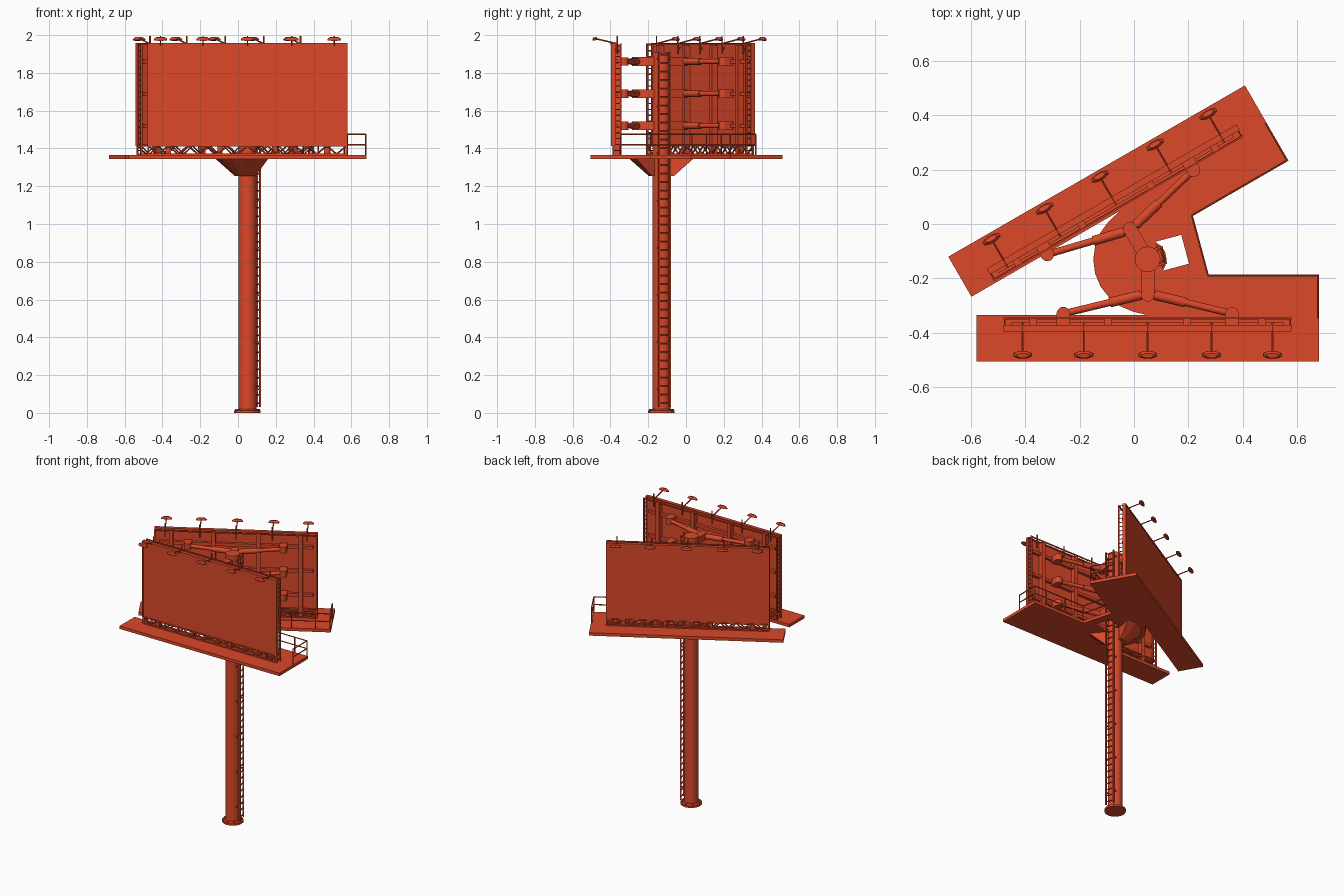
import bpy, bmesh, math
from mathutils import Matrix, Vector

if "Cube" in bpy.data.objects:
    bpy.data.objects.remove(bpy.data.objects["Cube"])

# Everything is laid out around the pole; the two wings mirror across a 15 degree axis
POLE = Matrix.Translation((0.05, -0.13, 0))
c, s = math.cos(math.radians(30)), math.sin(math.radians(30))
REFLECT = Matrix(((c, s, 0, 0), (s, -c, 0, 0), (0, 0, 1, 0), (0, 0, 0, 1)))
AXIS = Matrix.Rotation(math.radians(15), 4, 'Z')

paint = bpy.data.materials.new("red_paint")
paint.diffuse_color = (0.71, 0.065, 0.022, 1)
paint.use_nodes = True
paint.node_tree.nodes["Principled BSDF"].inputs["Base Color"].default_value = paint.diffuse_color


def box(bm, x0, x1, y0, y1, z0, z1):
    m = Matrix.Translation(((x0 + x1) / 2, (y0 + y1) / 2, (z0 + z1) / 2))
    bmesh.ops.create_cube(bm, size=1, matrix=m @ Matrix.Diagonal((x1 - x0, y1 - y0, z1 - z0, 1)))


def tube(bm, p, q, r, n=8, r2=None):
    p, q = Vector(p), Vector(q)
    d = q - p
    m = Matrix.Translation((p + q) / 2) @ d.to_track_quat('Z', 'Y').to_matrix().to_4x4()
    bmesh.ops.create_cone(bm, cap_ends=True, segments=n, radius1=r,
                          radius2=r if r2 is None else r2, depth=d.length, matrix=m)


def emit(bm, name, matrix, smooth):
    b = bm.copy()
    b.transform(POLE @ matrix)
    bmesh.ops.recalc_face_normals(b, faces=b.faces)
    me = bpy.data.meshes.new(name)
    b.to_mesh(me)
    b.free()
    me.materials.append(paint)
    ob = bpy.data.objects.new(name, me)
    bpy.context.collection.objects.link(ob)
    if smooth:
        bpy.ops.object.select_all(action='DESELECT')
        ob.select_set(True)
        bpy.context.view_layer.objects.active = ob
        bpy.ops.object.shade_smooth_by_angle(angle=math.radians(35))


def single(bm, name, matrix=Matrix(), smooth=False):
    emit(bm, name, matrix, smooth)
    bm.free()


def wings(bm, name, smooth=False):
    emit(bm, "front_" + name, Matrix(), smooth)
    emit(bm, "rear_" + name, REFLECT, smooth)
    bm.free()


# Pole with base flange and bolts
bm = bmesh.new()
tube(bm, (0, 0, 0), (0, 0, 1.91), 0.047, 32)
single(bm, "pole", smooth=True)
bm = bmesh.new()
tube(bm, (0, 0, 0), (0, 0, 0.012), 0.07, 16)
tube(bm, (0, 0, 0.012), (0, 0, 0.02), 0.062, 16, 0.055)
for i in range(8):
    a = i * math.pi / 4
    tube(bm, (0.061 * math.cos(a), 0.061 * math.sin(a), 0.01),
         (0.061 * math.cos(a), 0.061 * math.sin(a), 0.02), 0.005, 6)
single(bm, "base_flange")

# Platform deck with a ladder hatch
half = [(0.22, -0.055), (0.63, -0.055), (0.63, -0.375), (-0.63, -0.375), (-0.63, -0.205),
        (0.0, -0.205), (-0.052, -0.193), (-0.10, -0.173), (-0.141, -0.141), (-0.173, -0.10)]
front = [Vector((x, y, 1.345)) for x, y in half]
outline = front + [AXIS @ Vector((-0.2, 0, 1.345))] + [REFLECT @ v for v in reversed(front)]
hatch = [AXIS @ Vector((x, y, 1.345)) for x, y in
         [(0.045, -0.055), (0.143, -0.055), (0.143, 0.055), (0.045, 0.055)]]
bm = bmesh.new()
edges = []
for loop in (outline, hatch):
    vs = [bm.verts.new(v) for v in loop]
    edges += [bm.edges.new((vs[i - 1], vs[i])) for i in range(len(vs))]
bmesh.ops.triangle_fill(bm, edges=edges, use_beauty=True, normal=(0, 0, 1))
ext = bmesh.ops.extrude_face_region(bm, geom=bm.faces[:], use_keep_orig=True)
bmesh.ops.translate(bm, vec=(0, 0, 0.021),
                    verts=[g for g in ext["geom"] if isinstance(g, bmesh.types.BMVert)])
single(bm, "platform_deck")

# Flared support under the deck, open on the ladder side
bm = bmesh.new()
prof = [(0.045, 1.255), (0.068, 1.255), (0.172, 1.346), (0.045, 1.346)]
rings = []
for i in range(11):
    a = math.radians(65 + i * 23)
    rings.append([bm.verts.new((r * math.cos(a), r * math.sin(a), z)) for r, z in prof])
for a, b in zip(rings, rings[1:]):
    for i in range(4):
        bm.faces.new((a[i - 1], a[i], b[i], b[i - 1]))
bm.faces.new(rings[0])
bm.faces.new(rings[-1])
single(bm, "deck_support", AXIS)

# Ladder up the pole
bm = bmesh.new()
for y in (-0.03, 0.03):
    box(bm, 0.056, 0.066, y - 0.004, y + 0.004, 0.03, 1.91)
    for k in range(8):
        z = 0.12 + k * 0.25
        if z < 1.9:
            box(bm, 0.03, 0.06, y - 0.004, y + 0.004, z, z + 0.008)
for k in range(42):
    z = 0.05 + k * 0.045
    tube(bm, (0.061, -0.03, z), (0.061, 0.03, z), 0.004, 6)
single(bm, "ladder", AXIS)

# Advertising sheet with trim border
bm = bmesh.new()
box(bm, -0.53, 0.53, -0.262, -0.250, 1.415, 1.955)
for x in (-0.53, 0.522):
    box(bm, x, x + 0.008, -0.266, -0.242, 1.415, 1.958)
for z in (1.412, 1.95):
    box(bm, -0.53, 0.53, -0.266, -0.242, z, z + 0.008)
wings(bm, "panel_sheet")

# Uprights and horizontal rails behind the sheet
bm = bmesh.new()
for x in (-0.42, -0.145, 0.145, 0.42):
    box(bm, x - 0.014, x + 0.014, -0.25, -0.218, 1.366, 1.945)
for z in (1.52, 1.69, 1.86):
    box(bm, -0.5, 0.5, -0.25, -0.23, z - 0.01, z + 0.01)
wings(bm, "panel_framing")

# Lattice end columns
bm = bmesh.new()
for x in (-0.525, 0.525):
    for y in (-0.255, -0.216):
        box(bm, x - 0.005, x + 0.005, y - 0.004, y + 0.004, 1.366, 1.955)
    for k in range(19):
        z = 1.39 + k * 0.031
        tube(bm, (x, -0.255, z), (x, -0.216, z), 0.003, 6)
wings(bm, "end_columns")

# Zigzag truss below the sheet, front and back faces
bm = bmesh.new()
for y in (-0.255, -0.218):
    for z in (1.37, 1.414):
        box(bm, -0.53, 0.53, y - 0.004, y + 0.004, z - 0.004, z + 0.004)
    for i in range(20):
        x = -0.525 + i * 0.0525
        za, zb = (1.37, 1.414) if i % 2 else (1.414, 1.37)
        tube(bm, (x, y, za), (x + 0.0525, y, zb), 0.0045, 6)
box(bm, -0.53, 0.53, -0.22, -0.214, 1.947, 1.955)
wings(bm, "bottom_truss")

# Bracing at three levels: hub bracket, two splayed arms, rounded shoes
bm = bmesh.new()
for z in (1.52, 1.69, 1.86):
    box(bm, -0.025, 0.025, -0.13, -0.02, z - 0.023, z + 0.023)
    tube(bm, (0, -0.13, z - 0.023), (0, -0.13, z + 0.023), 0.025, 20)
    for sx in (-1, 1):
        hub, shoe = Vector((0, -0.125, z)), Vector((sx * 0.31, -0.2, z))
        tube(bm, hub, shoe, 0.013, 12)
        tube(bm, hub.lerp(shoe, 0.08), hub.lerp(shoe, 0.45), 0.018, 12)
        tube(bm, shoe - Vector((0, 0, 0.022)), shoe + Vector((0, 0, 0.022)), 0.025, 20)
        box(bm, sx * 0.31 - 0.025, sx * 0.31 + 0.025, -0.245, -0.2, z - 0.022, z + 0.022)
wings(bm, "bracing_arms", True)

# Five flood lamps on rods along the top edge
bm = bmesh.new()
for x in (-0.46, -0.235, 0, 0.235, 0.46):
    tube(bm, (x, -0.235, 1.9), (x, -0.235, 1.995), 0.004, 6)
    tube(bm, (x, -0.235, 1.955), (x, -0.352, 1.982), 0.004, 6)
    tube(bm, (x, -0.235, 1.915), (x, -0.275, 1.964), 0.003, 6)
    m = Matrix.Translation((x, -0.352, 1.980)) @ Matrix.Rotation(0.2, 4, 'X')
    for r1, r2, z, h in ((0.038, 0.038, -0.004, 0.007), (0.038, 0.024, 0.004, 0.010)):
        bmesh.ops.create_cone(bm, cap_ends=True, segments=8, radius1=r1, radius2=r2, depth=h,
                              matrix=m @ Matrix.Translation((0, 0, z)) @ Matrix.Diagonal((1, 0.38, 1, 1))
                              @ Matrix.Rotation(math.pi / 8, 4, 'Z'))
wings(bm, "flood_lamps")

# Guard rails round the walkway
bm = bmesh.new()
pts = [(0.626, -0.215), (0.626, -0.059), (0.53, -0.059), (0.375, -0.059), (0.222, -0.059)]
for p in pts:
    tube(bm, (*p, 1.36), (*p, 1.475), 0.004, 6)
for z in (1.42, 1.475):
    for p, q in zip(pts, pts[1:]):
        tube(bm, (*p, z), (*q, z), 0.004, 6)
wings(bm, "guard_rail")
bm = bmesh.new()
a = Vector((0.222, -0.059, 0))
b = REFLECT @ a
for z in (1.42, 1.475):
    tube(bm, a + Vector((0, 0, z)), b + Vector((0, 0, z)), 0.004, 6)
single(bm, "gap_rail")
